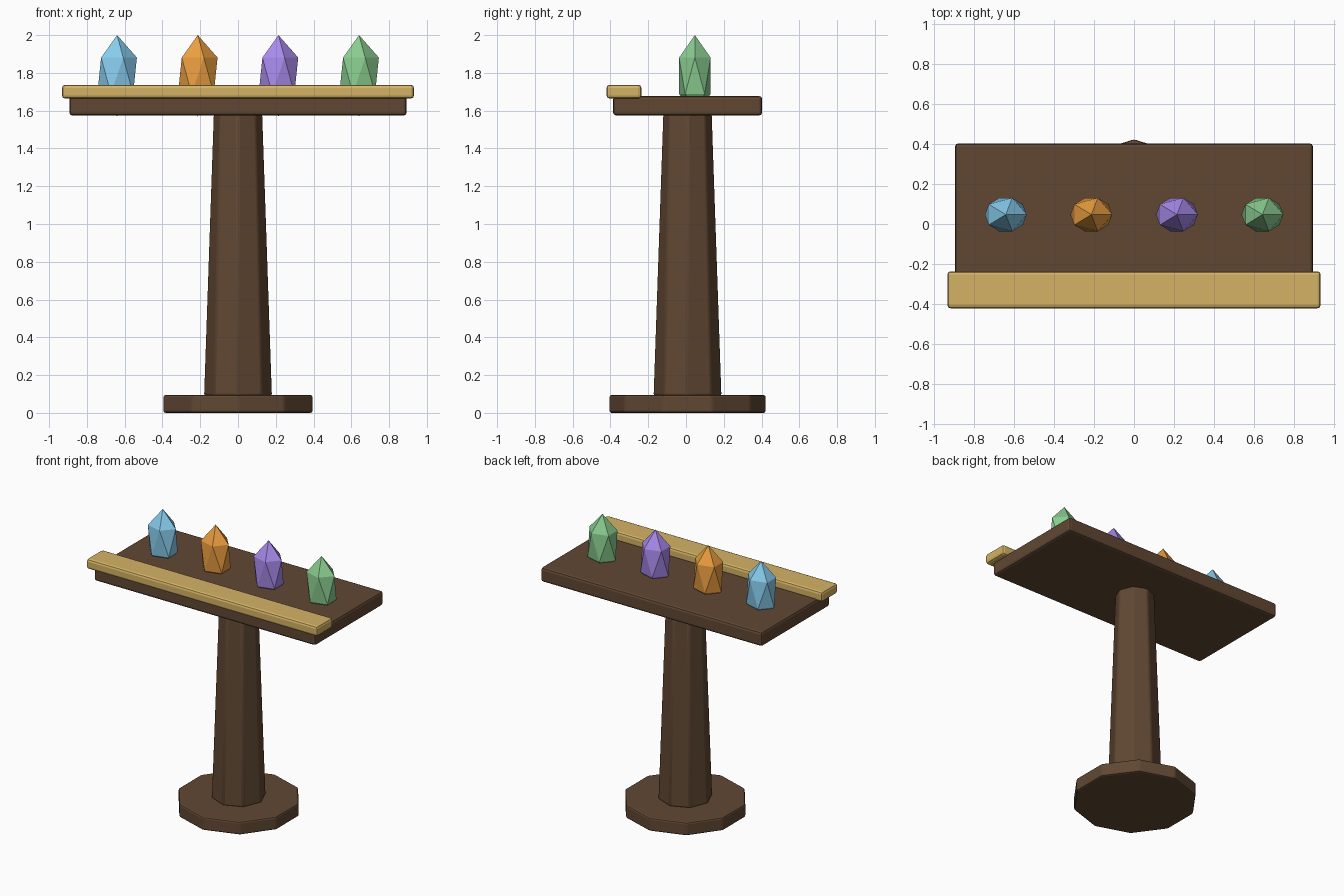
import bpy, math

if "Cube" in bpy.data.objects:
    bpy.data.objects.remove(bpy.data.objects["Cube"])

CY = 0.008  # the stand sits slightly behind the centre because of the front ledge


def material(name, rgb):
    m = bpy.data.materials.new(name)
    m.diffuse_color = (*rgb, 1)
    m.use_nodes = True
    m.node_tree.nodes["Principled BSDF"].inputs["Base Color"].default_value = m.diffuse_color
    return m


def finish(name, mat, bevel=0.0):
    ob = bpy.context.object
    ob.name = name
    ob.data.materials.append(mat)
    bpy.ops.object.transform_apply(location=False, rotation=True, scale=True)
    if bevel:
        b = ob.modifiers.new("soft_edges", 'BEVEL')
        b.width, b.segments = bevel, 2
    return ob


def box(name, x, y, z, mat, bevel):
    bpy.ops.mesh.primitive_cube_add(
        size=1, location=(sum(x) / 2, sum(y) / 2, sum(z) / 2))
    bpy.context.object.scale = (x[1] - x[0], y[1] - y[0], z[1] - z[0])
    return finish(name, mat, bevel)


wood = material("dark_wood", (0.119, 0.064, 0.033))
trim = material("gold_trim", (0.66, 0.45, 0.13))

# ten-sided foot
bpy.ops.mesh.primitive_cylinder_add(vertices=10, radius=0.415, depth=0.095,
                                    location=(0, CY, 0.0475))
finish("foot", wood, 0.012)

# tapered eight-sided column
bpy.ops.mesh.primitive_cone_add(vertices=8, radius1=0.182, radius2=0.130, depth=1.51,
                                location=(0, CY, 0.845))
finish("column", wood, 0.012)
bpy.ops.object.shade_smooth_by_angle(angle=math.radians(35))

# table board and front ledge
box("board", (-0.893, 0.893), (-0.386, 0.403), (1.574, 1.678), wood, 0.017)
box("front_ledge", (-0.932, 0.932), (-0.421, -0.236), (1.664, 1.737), trim, 0.017)

# row of crystals, set into the board
colors = {"blue": (0.243, 0.604, 0.847), "orange": (0.83, 0.342, 0.051),
          "purple": (0.393, 0.254, 0.83), "green": (0.254, 0.604, 0.274)}
for i, (name, rgb) in enumerate(colors.items()):
    bpy.ops.mesh.primitive_ico_sphere_add(subdivisions=1, radius=1,
                                          location=(-0.64 + i * 0.427, 0.047, 1.785))
    bpy.context.object.scale = (0.117, 0.098, 0.215)
    finish(name + "_crystal", material(name + "_gem", rgb))
